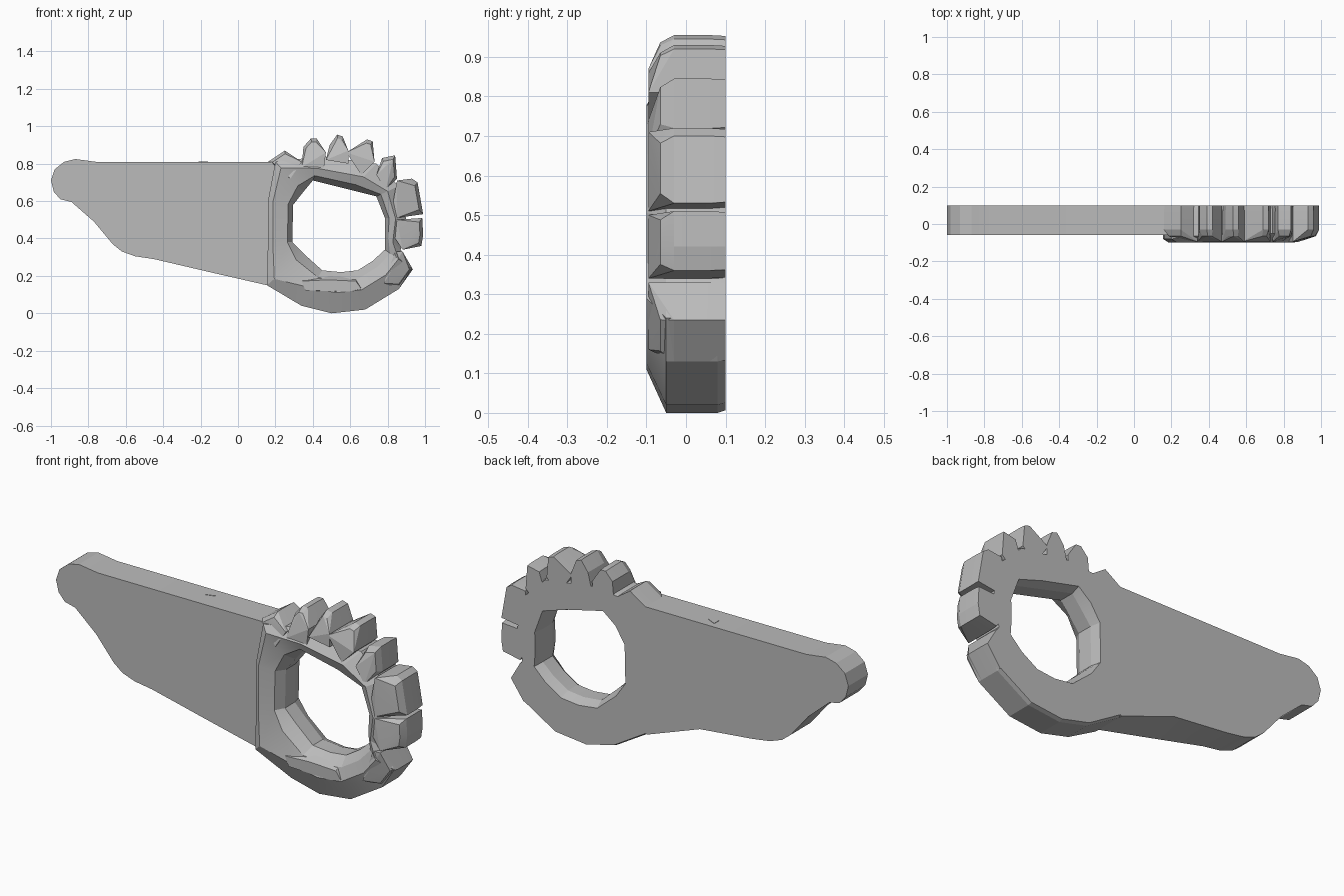
import bpy, bmesh
from mathutils import Vector

cube = bpy.data.objects.get("Cube")
if cube:
    bpy.data.objects.remove(cube, do_unlink=True)

grey = bpy.data.materials.new("stone grey")
grey.use_nodes = True
COLOUR = (0.5, 0.5, 0.5, 1)
grey.diffuse_color = COLOUR
grey.node_tree.nodes["Principled BSDF"].inputs["Base Color"].default_value = COLOUR

BACK, ARM_FRONT, CREST = 0.1, -0.06, -0.1


def finish(name, bm, angle=0.35):
    """Turn a bmesh into a named, shaded object."""
    bmesh.ops.recalc_face_normals(bm, faces=bm.faces[:])
    mesh = bpy.data.meshes.new(name)
    bm.to_mesh(mesh)
    bm.free()
    mesh.materials.append(grey)
    obj = bpy.data.objects.new(name, mesh)
    bpy.context.collection.objects.link(obj)
    bpy.ops.object.select_all(action='DESELECT')
    obj.select_set(True)
    bpy.context.view_layer.objects.active = obj
    bpy.ops.object.shade_smooth_by_angle(angle=angle)
    return obj


def bridge(bm, loops, close):
    """Join a list of equal closed loops with quads, optionally capping the ends."""
    n = len(loops[0])
    pairs = list(zip(loops, loops[1:]))
    if not close:
        bm.faces.new(loops[0])
        bm.faces.new(loops[-1])
    else:
        pairs.append((loops[-1], loops[0]))
    for a, b in pairs:
        for i in range(n):
            j = (i + 1) % n
            bm.faces.new((a[i], a[j], b[j], b[i]))


# Arm: flat plate with a rounded tip and a slightly hollowed rear lower edge
arm_outline = [
    (0.25, 0.81), (-0.76, 0.81), (-0.87, 0.825), (-0.93, 0.81), (-0.98, 0.77),
    (-1, 0.71), (-0.985, 0.65), (-0.95, 0.61), (-0.89, 0.595), (-0.77, 0.49),
    (-0.67, 0.37), (-0.62, 0.33), (-0.55, 0.305), (-0.45, 0.29), (-0.15, 0.22),
    (0.155, 0.15), (0.25, 0.2), (0.25, 0.5)]
hollow = arm_outline.index((-0.15, 0.22))
bm = bmesh.new()
front = [bm.verts.new((x, ARM_FRONT, z)) for x, z in arm_outline]
back = [bm.verts.new((x, BACK, z)) for x, z in arm_outline]
back[hollow].co.z += 0.04
bridge(bm, [front, back], False)
finish("arm", bm)

# Ring: matching stations around the hole and around the rim
hole = [(0.295, 0.58), (0.29, 0.38), (0.35, 0.32), (0.45, 0.23), (0.55, 0.22),
        (0.64, 0.23), (0.72, 0.28), (0.785, 0.34), (0.785, 0.42), (0.785, 0.51),
        (0.74, 0.625), (0.6, 0.66), (0.4, 0.71), (0.35, 0.65)]
rim = [(0.16, 0.6), (0.16, 0.38), (0.155, 0.15), (0.34, 0.04), (0.5, 0),
       (0.68, 0.02), (0.86, 0.13), (0.93, 0.24), (0.87, 0.34), (0.9, 0.5),
       (0.86, 0.68), (0.74, 0.8), (0.45, 0.84), (0.2, 0.81)]


def ring_section(station, joined):
    """Fractions from hole to rim, paired with depth."""
    crest = 0.8 if joined else 0.5
    edge = -0.08 if joined else -0.05
    return [(0.1, BACK), (0, 0.05), (0, -0.03), (0.2, -0.08),
            (crest, CREST), (1, edge), (1, 0.08), (0.97, BACK)]


bm = bmesh.new()
sections = []
for h, r in zip(hole, rim):
    h, r = Vector(h), Vector(r)
    points = [(h.lerp(r, t), y) for t, y in ring_section(h, r.x < 0.3)]
    sections.append([bm.verts.new((p.x, y, p.y)) for p, y in points])
bridge(bm, sections, True)
finish("ring", bm, 0.25)

# Teeth: faceted lumps, each the hull of a back outline, a front outline and a foot
CENTRE = Vector((0.54, 0.46))
teeth = [
    [(0.16, 0.81), (0.25, 0.87), (0.34, 0.81), (0.28, 0.72)],
    [(0.34, 0.78), (0.35, 0.89), (0.39, 0.935), (0.42, 0.935), (0.47, 0.86), (0.46, 0.78)],
    [(0.47, 0.82), (0.49, 0.9), (0.53, 0.955), (0.56, 0.945), (0.59, 0.87), (0.59, 0.8)],
    [(0.58, 0.86), (0.69, 0.93), (0.72, 0.92), (0.73, 0.81), (0.66, 0.74)],
    [(0.74, 0.74), (0.77, 0.83), (0.84, 0.845), (0.85, 0.72), (0.79, 0.66)],
    [(0.83, 0.6), (0.85, 0.71), (0.93, 0.72), (0.96, 0.7), (0.99, 0.53), (0.85, 0.51)],
    [(0.85, 0.5), (0.985, 0.51), (0.99, 0.42), (0.98, 0.36), (0.88, 0.34), (0.84, 0.4)],
    [(0.78, 0.16), (0.84, 0.33), (0.88, 0.33), (0.935, 0.235), (0.86, 0.13)],
]
for number, outline in enumerate(teeth, 1):
    pts = [Vector(p) for p in outline]
    middle = sum(pts, Vector((0, 0))) / len(pts)
    reach = (middle - CENTRE).length
    bm = bmesh.new()
    for p in pts:
        outer = (p - CENTRE).length > reach
        shoulder = middle.lerp(p, 0.97)
        bm.verts.new((shoulder.x, BACK, shoulder.y))
        bm.verts.new((p.x, 0.06, p.y))
        bm.verts.new((p.x, -0.03 if outer else -0.07, p.y))
        # sloping face running down to the foot of the tooth
        foot = middle.lerp(p, 0.75) if outer else p
        bm.verts.new((foot.x, -0.065 if outer else -0.095, foot.y))
    bmesh.ops.convex_hull(bm, input=bm.verts[:])
    finish(f"tooth_{number}", bm, 0.2)

# Lower rim block: raised facet on the front of the ring
block = [(0.34, 0.19), (0.36, 0.12), (0.59, 0.11), (0.66, 0.13), (0.63, 0.19), (0.48, 0.2)]
bm = bmesh.new()
for x, z in block:
    bm.verts.new((x, -0.06, z))
    bm.verts.new((x, CREST, 0.13 + (z - 0.13) * 0.7))
bmesh.ops.convex_hull(bm, input=bm.verts[:])
finish("lower_rim_facet", bm)

# Small nick plate on the top edge of the arm
bm = bmesh.new()
nick = [(-0.21, 0.07), (-0.21, 0.03), (-0.16, 0.045)]
low = [bm.verts.new((x, y, 0.808)) for x, y in nick]
high = [bm.verts.new((x, y, 0.812)) for x, y in nick]
bridge(bm, [low, high], False)
finish("arm_nick", bm)
